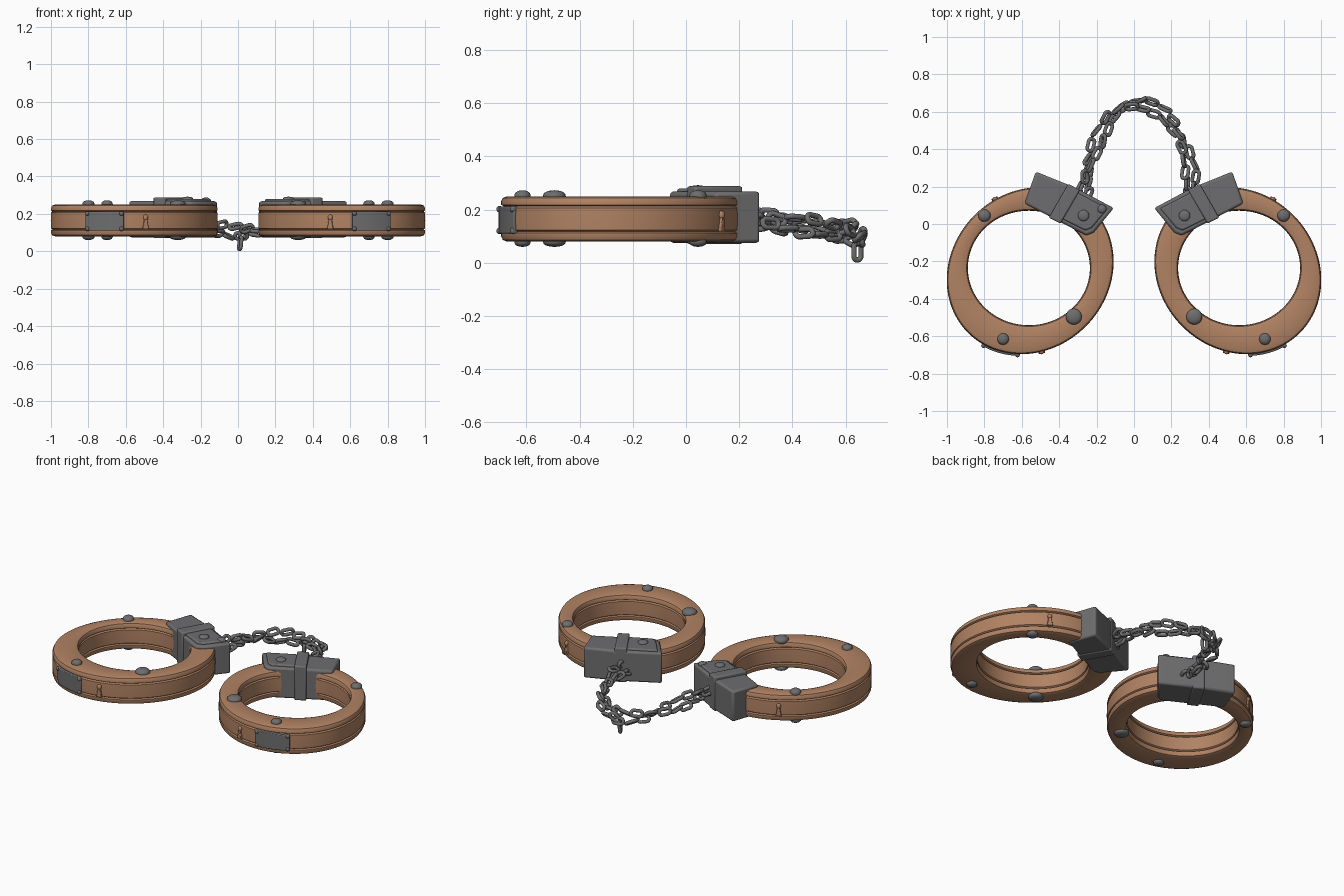
import bpy, bmesh, math, random
from mathutils import Vector, Matrix

if "Cube" in bpy.data.objects:
    bpy.data.objects.remove(bpy.data.objects["Cube"])

random.seed(4)

def material(name, rgb):
    m = bpy.data.materials.new(name)
    m.diffuse_color = (*rgb, 1)
    m.use_nodes = True
    m.node_tree.nodes["Principled BSDF"].inputs["Base Color"].default_value = m.diffuse_color
    return m

BROWN = material("copper_brown", (0.44, 0.225, 0.125))
GREY = material("iron_grey", (0.155, 0.155, 0.16))

def finish(bm, name, mat, mirror=1, bevel=0, angle=40):
    if mirror < 0:
        bmesh.ops.scale(bm, vec=(-1, 1, 1), verts=bm.verts)
    bmesh.ops.recalc_face_normals(bm, faces=bm.faces)
    me = bpy.data.meshes.new(name)
    bm.to_mesh(me)
    bm.free()
    me.materials.append(mat)
    ob = bpy.data.objects.new(name, me)
    bpy.context.collection.objects.link(ob)
    if bevel:
        b = ob.modifiers.new("bevel", 'BEVEL')
        b.width, b.segments = bevel, 2
    bpy.ops.object.select_all(action='DESELECT')
    ob.select_set(True)
    bpy.context.view_layer.objects.active = ob
    bpy.ops.object.shade_smooth_by_angle(angle=math.radians(angle))
    return ob

# cuff outlines: slightly slanted oval outside, rounder hole inside
def outer(t, off=0):
    c, s = math.cos(t), math.sin(t)
    return Vector((-0.555 + 0.4445*c + 0.0245*s + off*c, -0.25 + 0.0245*c + 0.4445*s + off*s, 0))

def inner(t, off=0):
    c, s = math.cos(t), math.sin(t)
    return Vector((-0.562 + (0.327 + off)*c, -0.235 + (0.307 + off)*s, 0))

def add_loops(bm, rings, closed=True):
    n = len(rings)
    for i in range(n if closed else n - 1):
        a, b = rings[i], rings[(i + 1) % n]
        for j in range(len(a)):
            k = (j + 1) % len(a)
            bm.faces.new((a[j], a[k], b[k], b[j]))
    if not closed:
        bm.faces.new(rings[0])
        bm.faces.new(rings[-1])

def cuff(m):
    # half-profile of (inset, z), two grooves around the wall
    side = [(0.022, 0.08), (0.006, 0.086), (0, 0.1), (0, 0.112), (0.009, 0.117), (0, 0.123),
            (-0.001, 0.165), (0, 0.207), (0.009, 0.213), (0, 0.218), (0, 0.232),
            (0.006, 0.244), (0.022, 0.25)]
    bm = bmesh.new()
    rings = []
    for i in range(112):
        t = 2*math.pi*i/112
        pts = [outer(t, -d) + Vector((0, 0, z)) for d, z in side]
        pts += [inner(t, d) + Vector((0, 0, z)) for d, z in reversed(side)]
        rings.append([bm.verts.new(p) for p in pts])
    add_loops(bm, rings)
    finish(bm, "cuff_ring", BROWN, m)

def dome(name, loc, r, h, m, mat=GREY):
    bm = bmesh.new()
    bmesh.ops.create_uvsphere(bm, u_segments=20, v_segments=10, radius=1)
    for v in bm.verts:   # squarish dome
        v.co.z = math.copysign(abs(v.co.z)**0.8, v.co.z)
        v.co = Vector((v.co.x*r, v.co.y*r, v.co.z*h)) + Vector(loc)
    finish(bm, name, mat, m)

def side_plate(m):
    # curved plate wrapped on the outer wall
    bm = bmesh.new()
    rings = []
    for i in range(9):
        t = math.radians(238 + 28*i/8)
        rings.append([bm.verts.new(outer(t, o) + Vector((0, 0, z)))
                      for o, z in ((-0.02, 0.11), (0.01, 0.11), (0.01, 0.212), (-0.02, 0.212))])
    add_loops(bm, rings, False)
    finish(bm, "side_plate", GREY, m, 0.004)
    for a in (239.5, 264.5):
        for z in (0.12, 0.202):
            p = outer(math.radians(a), 0.006)
            dome("plate_bolt", (p.x, p.y, z), 0.012, 0.012, m)

def keyhole(deg, m):
    # small raised key-shaped stud on the outer wall
    t = math.radians(deg)
    p = outer(t, 0.002)
    dome("stud_head", (p.x, p.y, 0.18), 0.013, 0.016, m, BROWN)
    bm = bmesh.new()
    rad = Vector((math.cos(t), math.sin(t), 0))
    tan = Vector((-rad.y, rad.x, 0))
    rings = []
    for z, w in ((0.118, 0.018), (0.14, 0.013), (0.18, 0.007)):
        rings.append([bm.verts.new(p + tan*a*w + rad*b*0.009 + Vector((0, 0, z)))
                      for a, b in ((-1, -1), (1, -1), (1, 1), (-1, 1))])
    add_loops(bm, rings, False)
    finish(bm, "stud_stem", BROWN, m, 0.003)

def prism(name, pts, z0, z1, m, bevel):
    bm = bmesh.new()
    rings = [[bm.verts.new((x, y, z)) for x, y in pts] for z in (z0, z1)]
    add_loops(bm, rings, False)
    finish(bm, name, GREY, m, bevel)

def lock_box(m):
    prism("lock_box", [(-0.585, 0.11), (-0.255, -0.062), (-0.215, -0.045), (-0.108, 0.085),
                       (-0.31, 0.193), (-0.525, 0.28)], 0.075, 0.268, m, 0.012)
    prism("lock_cover", [(-0.43, 0.05), (-0.26, -0.035), (-0.225, -0.02), (-0.14, 0.083),
                         (-0.33, 0.18)], 0.2, 0.279, m, 0.008)
    # raised strap around the box
    ax, nr = Vector((0.89, -0.46)), Vector((0.5, 0.866))
    c = Vector((-0.372, 0.108))
    prism("lock_strap", [c + ax*a*0.035 + nr*b*0.104 for a, b in
                         ((-1, -1), (1, -1), (1, 1), (-1, 1))], 0.07, 0.288, m, 0.008)
    dome("lock_rivet", (-0.27, 0.045, 0.279), 0.03, 0.013, m)
    if m > 0:
        dome("lock_rivet_small", (-0.172, 0.08, 0.272), 0.024, 0.016, m)

for m in (1, -1):
    cuff(m)
    side_plate(m)
    lock_box(m)
    for x, y, r in ((-0.80, 0.045, 0.033), (-0.322, -0.495, 0.043), (-0.70, -0.615, 0.031)):
        dome("rivet_top", (x, y, 0.25), r, 0.023, m)
        dome("rivet_bottom", (x, y, 0.08), r, 0.02, m)
    keyhole(281, m)
    keyhole(118, m)

# chain path, arching from one lock box to the other
PATH = [Vector(p) for p in ((-0.275, 0.15, 0.16), (-0.255, 0.24, 0.16), (-0.225, 0.36, 0.15),
        (-0.175, 0.49, 0.135), (-0.09, 0.605, 0.115), (0.035, 0.64, 0.105), (0.155, 0.59, 0.115),
        (0.235, 0.48, 0.135), (0.285, 0.36, 0.15), (0.305, 0.24, 0.16), (0.295, 0.14, 0.16))]

def curve_point(u):
    f = u*(len(PATH) - 1)
    i = min(int(f), len(PATH) - 2)
    t = f - i
    p0, p1, p2, p3 = (PATH[max(0, min(len(PATH) - 1, i + k))] for k in (-1, 0, 1, 2))
    return 0.5*(2*p1 + (p2 - p0)*t + (2*p0 - 5*p1 + 4*p2 - p3)*t*t + (3*p1 - p0 - 3*p2 + p3)*t**3)

def add_link(bm, loc, tangent, roll, length=0.088, width=0.056, wire=0.0105):
    x = tangent.normalized()
    y = Vector((0, 0, 1)).cross(x)
    y = (y if y.length > 0.1 else Vector((0, 1, 0))).normalized()
    z = x.cross(y)
    y, z = y*math.cos(roll) + z*math.sin(roll), z*math.cos(roll) - y*math.sin(roll)
    r, st = width/2 - wire, (length - width)/2
    rings = []
    for i in range(18):
        a = 2*math.pi*(i + 0.5)/18
        c, s = math.cos(a), math.sin(a)
        cen = loc + x*(math.copysign(st, c) + r*c) + y*r*s
        out = x*c + y*s
        rings.append([bm.verts.new(cen + wire*(out*math.cos(b) + z*math.sin(b)))
                      for b in (2*math.pi*k/8 for k in range(8))])
    add_loops(bm, rings)

# two chains twisted around each other
LINKS = 19
for strand in range(2):
    bm = bmesh.new()
    for i in range(LINKS):
        u = (i + 0.5*strand)/(LINKS - 0.5)
        p = curve_point(u)
        tan = (curve_point(min(1, u + 0.01)) - curve_point(max(0, u - 0.01))).normalized()
        side = Vector((0, 0, 1)).cross(tan).normalized()
        up = tan.cross(side)
        ph = u*11 + math.pi*strand
        p = p + (side*math.cos(ph) + up*math.sin(ph))*0.028
        tilt = tan + side*random.uniform(-0.3, 0.3) + up*random.uniform(-0.3, 0.3)
        add_link(bm, p, tilt, math.pi/2*(i % 2) + 0.5 + random.uniform(-0.3, 0.3))
    finish(bm, "chain_strand", GREY, 1, 0, 60)

# loose links hanging at the middle of the chain
bm = bmesh.new()
add_link(bm, Vector((0.012, 0.645, 0.044)), Vector((0.1, 0, 1)), 0.4, 0.088, 0.05)
add_link(bm, Vector((0.035, 0.66, 0.1)), Vector((0.6, 0.3, 0.6)), 1.6, 0.09, 0.055)
finish(bm, "hanging_links", GREY, 1, 0, 60)
